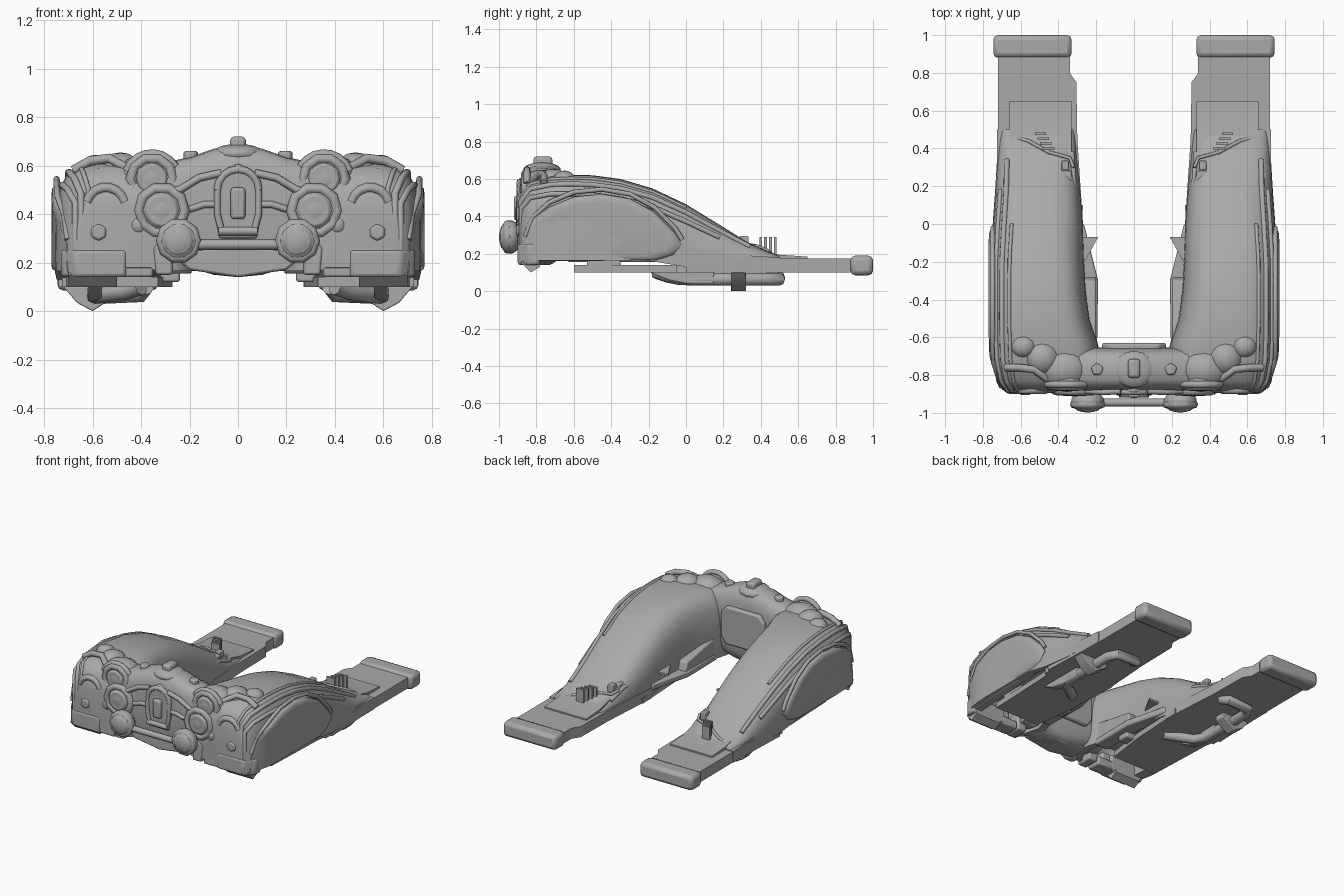
import bpy, bmesh, math
from mathutils import Matrix

if "Cube" in bpy.data.objects:
    bpy.data.objects.remove(bpy.data.objects["Cube"])

GREY = (0.4, 0.4, 0.4, 1)
grey = bpy.data.materials.new("plain grey")
grey.use_nodes = True
grey.diffuse_color = GREY
grey.node_tree.nodes["Principled BSDF"].inputs["Base Color"].default_value = GREY


def finish(name, mesh, mirror=True, bevel=0, angle=35):
    ob = bpy.data.objects.new(name, mesh)
    bpy.context.collection.objects.link(ob)
    mesh.materials.clear()
    mesh.materials.append(grey)
    bpy.ops.object.select_all(action='DESELECT')
    ob.select_set(True)
    bpy.context.view_layer.objects.active = ob
    bpy.ops.object.shade_smooth_by_angle(angle=math.radians(angle))
    if bevel:
        mod = ob.modifiers.new("soft edges", 'BEVEL')
        mod.width, mod.segments = bevel, 2
    if mirror:
        ob.modifiers.new("other side", 'MIRROR')


def from_bmesh(name, bm, **kw):
    bmesh.ops.recalc_face_normals(bm, faces=bm.faces)
    mesh = bpy.data.meshes.new(name)
    bm.to_mesh(mesh)
    bm.free()
    finish(name, mesh, **kw)


def loft(name, sections, **kw):
    bm = bmesh.new()
    rings = [[bm.verts.new(p) for p in s] for s in sections]
    n = len(rings[0])
    for a, b in zip(rings, rings[1:]):
        for i in range(n):
            j = (i + 1) % n
            bm.faces.new((a[i], a[j], b[j], b[i]))
    bm.faces.new(rings[0])
    bm.faces.new(rings[-1])
    from_bmesh(name, bm, **kw)


def prism(name, outline, axis, lo, hi, **kw):
    """Extrude a flat outline along the x, y or z axis."""
    def place(p, d):
        q = list(p)
        q.insert(axis, d)
        return q
    loft(name, [[place(p, d) for p in outline] for d in (lo, hi)], **kw)


def box(name, x, y, z, **kw):
    prism(name, [(x[0], y[0]), (x[1], y[0]), (x[1], y[1]), (x[0], y[1])], 2, *z, **kw)


def ball(name, centre, size, **kw):
    bm = bmesh.new()
    bmesh.ops.create_uvsphere(bm, u_segments=14, v_segments=9, radius=1,
                              matrix=Matrix.Translation(centre) @ Matrix.Diagonal((*size, 1)))
    from_bmesh(name, bm, angle=60, **kw)


def drum(name, centre, radius, depth, axis='Y', sides=6, **kw):
    turn = Matrix.Rotation(math.pi / 2, 4, 'X') if axis == 'Y' else Matrix()
    bm = bmesh.new()
    bmesh.ops.create_cone(bm, cap_ends=True, segments=sides, radius1=radius, radius2=radius,
                          depth=depth, matrix=Matrix.Translation(centre) @ turn)
    from_bmesh(name, bm, **kw)


def tube(name, points, radius, closed=False, **kw):
    cu = bpy.data.curves.new(name, 'CURVE')
    cu.dimensions, cu.bevel_depth, cu.bevel_resolution = '3D', radius, 2
    cu.use_fill_caps = True
    sp = cu.splines.new('POLY')
    sp.points.add(len(points) - 1)
    for sp_point, p in zip(sp.points, points):
        sp_point.co = (*p, 1)
    sp.use_cyclic_u = closed
    temp = bpy.data.objects.new("temp", cu)
    bpy.context.collection.objects.link(temp)
    bpy.context.view_layer.update()
    deps = bpy.context.evaluated_depsgraph_get()
    mesh = bpy.data.meshes.new_from_object(temp.evaluated_get(deps))
    bpy.data.objects.remove(temp)
    finish(name, mesh, angle=50, **kw)


def arc(cx, y, cz, r, start, end, n):
    turns = [math.radians(start + (end - start) * i / n) for i in range(n + 1)]
    return [(cx + r * math.cos(t), y, cz + r * math.sin(t)) for t in turns]


def power(v, n):
    return math.copysign(abs(v) ** (2 / n), v)


# Fenders: y, inner x, outer x, top z, bottom z, squareness
STATIONS = [(-.895, .3, .66, .42, .17, 4.5), (-.88, .25, .69, .52, .165, 4.5), (-.83, .2, .725, .59, .165, 4.5),
            (-.72, .17, .75, .615, .165, 4.5), (-.62, .195, .755, .622, .165, 4.2), (-.5, .235, .755, .62, .165, 4),
            (-.35, .255, .755, .6, .165, 3.8), (-.18, .265, .755, .55, .16, 3.6), (0, .27, .748, .465, .13, 3.3),
            (.18, .285, .735, .355, .12, 3.2), (.34, .3, .725, .255, .12, 3.5), (.5, .31, .715, .19, .12, 5)]


def skin(st, deg):
    y, a, b, top, low, n = st
    t = math.radians(deg)
    return ((a + b) / 2 + (b - a) / 2 * power(math.cos(t), n), y, low + (top - low) * power(math.sin(t), n))


def section(st):
    """Arched outer skin with a wheel-well recess underneath."""
    y, a, b, top, low, n = st
    up = low + (.16 if -.85 < y < -.1 else .01)
    well = [(a + .05, y, low), (a + .06, y, up), (b - .05, y, up), (b - .04, y, low)]
    return [skin(st, 180 * i / 20) for i in range(21)] + well


loft("fender", [section(st) for st in STATIONS], angle=50)

# Raised ridges that follow the fender over the front
for deg, r, last in ((66, .01, 9), (52, .015, 11), (36, .014, 10)):
    path = [skin(st, deg) for st in STATIONS[1:last]]
    tube("fender_ridge", [(path[0][0], -.88, .25)] + path, r)
tube("fender_rear_lip", [(.32, .3, .26), (.34, .35, .245), (.45, .38, .24), (.56, .44, .215), (.68, .47, .18)], .01)

# Bulging side panels, turned in towards the front
arch = [(-.87, .16), (-.86, .27), (-.82, .37), (-.73, .45), (-.6, .505), (-.45, .52), (-.3, .495),
        (-.17, .425), (-.06, .315), (-.02, .25), (-.07, .195), (-.16, .165)]
layers = [(.7, 1), (.752, 1), (.766, .94), (.77, .82)]


def turn_in(y):
    return max(0, -y - .72) * .32


loft("side_panel", [[(x - turn_in(y), -.42 + (y + .42) * s, .3 + (z - .3) * s) for y, z in arch]
                    for x, s in layers], angle=50)
tube("side_panel_trim", [(.748 - turn_in(y), y, z + .025) for y, z in arch[1:10]], .013)

# Nose joining the two fenders
NOSE = [(-.32, .61, .2), (-.2, .635, .18), (-.1, .67, .15), (0, .68, .14), (.1, .67, .15), (.2, .635, .18), (.32, .61, .2)]
loft("nose", [[(x, -.77 + .115 * power(math.cos(a), 3.5), (t + b) / 2 + (t - b) / 2 * power(math.sin(a), 3.5))
               for a in [math.tau * i / 24 for i in range(24)]] for x, t, b in NOSE], mirror=False, angle=50)
panel = [(-.17, .33), (-.13, .28), (.13, .28), (.17, .33), (.17, .5), (.13, .55), (-.13, .55), (-.17, .5)]
prism("nose_back_panel", panel, 1, -.67, -.63, mirror=False, bevel=.012)
prism("chin", [(-.28, .24), (-.2, .17), (0, .14), (.2, .17), (.28, .24), (0, .27)], 1, -.88, -.72,
      mirror=False, bevel=.01)

# Front grille
prism("grille", [(-.08, .3), (.08, .3), (.09, .45), (.07, .57), (0, .61), (-.07, .57), (-.09, .45)],
      1, -.895, -.86, mirror=False, bevel=.012)
box("grille_badge", (-.03, .03), (-.92, -.88), (.38, .51), mirror=False, bevel=.012)
tube("grille_arch", arc(0, -.89, .5, .085, 0, 180, 8), .016, mirror=False)
tube("grille_side", [(.085, -.89, .5), (.085, -.895, .4), (.065, -.895, .32)], .014)
tube("grille_whisker", [(.07, -.885, .57), (.16, -.89, .55), (.24, -.885, .5), (.3, -.88, .49)], .016)
tube("grille_lower_whisker", [(.08, -.885, .44), (.14, -.89, .44), (.2, -.885, .42)], .014)
tube("lamp_bar", [(-.2, -.945, .275), (.2, -.945, .275)], .022, mirror=False)
tube("grille_bar", [(-.08, -.9, .33), (.08, -.9, .33)], .018, mirror=False)
ball("crest", (0, -.77, .65), (.11, .1, .04), mirror=False)

# Bolts on the hood and fenders
box("hood_bolt", (-.032, .032), (-.815, -.715), (.66, .72), mirror=False, bevel=.015)
drum("hood_side_bolt", (.195, -.77, .635), .035, .05, 'Z', 5, bevel=.01)
drum("fender_bolt", (.575, -.89, .325), .036, .03, bevel=.01)
ball("cheek_bolt", (.41, -.875, .355), (.04, .03, .04))

# Lamps: housing, ring and lens
ball("lower_lamp_housing", (.245, -.94, .29), (.09, .06, .09))
tube("lower_lamp_ring", arc(.245, -.955, .29, .072, 0, 324, 9), .022, closed=True)
drum("lower_lamp_lens", (.245, -.955, .29), .062, .07, sides=12, bevel=.012)
for name, x, y, z, r in (("middle_lamp", .315, -.885, .415, .095), ("upper_lamp", .355, -.86, .545, .088)):
    ball(name + "_housing", (x, y + .03, z), (r + .008, .06, r + .008))
    tube(name + "_ring", arc(x, y, z, r, 0, 324, 9), .022, closed=True)
    drum(name + "_lens", (x, y, z), r * .75, .05, sides=12, bevel=.012)

# Rounded pods on top of the fenders
ball("front_pod", (.37, -.77, .55), (.135, .115, .1))
ball("middle_pod", (.485, -.71, .57), (.095, .095, .085))
ball("outer_pod", (.585, -.65, .595), (.065, .06, .05))
tube("upper_brow", arc(.355, -.85, .54, .11, 20, 150, 7), .018)
tube("outer_brow", arc(.545, -.88, .43, .08, 15, 165, 7), .02)
tube("top_brow", [(.46, -.82, .59), (.53, -.77, .63), (.61, -.76, .62), (.68, -.76, .58)], .02)

# Front bumpers
prism("outer_bumper", [(.46, -.9), (.67, -.9), (.73, -.84), (.73, -.78), (.46, -.78)], 2, .14, .255, bevel=.015)
prism("bumper_tip", [(-.88, .15), (-.83, .1), (-.78, .13), (-.78, .16), (-.88, .16)], 0, .5, .7)
box("inner_bumper", (.35, .48), (-.89, -.78), (.14, .2), bevel=.012)
box("bumper_step", (.4, .5), (-.895, -.8), (.2, .26), bevel=.012)
prism("bumper_hanger", [(.27, .15), (.34, .15), (.35, .26), (.32, .3), (.27, .28)], 1, -.9, -.78, bevel=.01)

# Floor plates and rear boards
prism("floor_plate", [(.33, -.6), (.68, -.6), (.7, -.1), (.73, .1), (.27, .1), (.29, -.3)], 2, .1, .14)
box("floor_rib", (.36, .68), (-.53, -.35), (.13, .17), bevel=.008)
prism("inner_rail", [(.195, -.63), (.3, -.63), (.3, 0), (.265, 0), (.19, -.3)], 2, .155, .2, bevel=.01)
prism("inner_wall_panel", [(-.64, .16), (-.64, .32), (-.52, .3), (-.3, .26), (-.27, .16)], 0, .2, .3, bevel=.01)
prism("inner_fin", [(.19, -.07), (.29, -.07), (.3, -.27)], 2, .25, .265)
box("inner_latch", (.24, .32), (-.45, -.36), (.12, .17), bevel=.01)
prism("rear_board", [(.27, 0), (.74, 0), (.72, .48), (.72, .9), (.34, .9), (.34, .8), (.305, .75), (.3, .45)],
      2, .1, .175)
prism("raised_deck", [(.05, .17), (.05, .25), (.34, .235), (.5, .195), (.65, .185), (.65, .17)], 0, .33, .66)
prism("board_side_skirt", [(-.05, .1), (-.05, .19), (.2, .2), (.5, .18), (.5, .1)], 0, .69, .725)
box("board_end", (.33, .745), (.88, 1), (.085, .19), bevel=.025)

# Deck vents and small fittings
for i in range(4):
    s = i * .026
    box("deck_vent", (.42 + s * .6, .485 + s * .5), (.392 + s, .407 + s), (.17, .29))
box("deck_box", (.345, .385), (.285, .335), (.2, .295), bevel=.005)
box("deck_clip", (.33, .4), (.22, .28), (.24, .29), bevel=.008)
tube("deck_pipe", [(.31, .1, .25), (.32, .24, .26), (.33, .38, .21)], .014)

# Underside runners
tube("runner", [(.4, -.16, .1), (.46, -.1, .08), (.55, -.04, .068), (.59, .04, .064), (.59, .44, .064),
                (.56, .5, .064), (.4, .5, .07), (.38, .44, .1)], .034)
prism("runner_clamp", [(.5, .1), (.5, .065), (.6, 0), (.665, .035), (.72, .1)], 1, .24, .32, bevel=.005)
prism("runner_keel", [(-.2, .105), (-.1, .06), (0, .04), (.15, .04), (.15, .105)], 0, .56, .62, bevel=.008)
